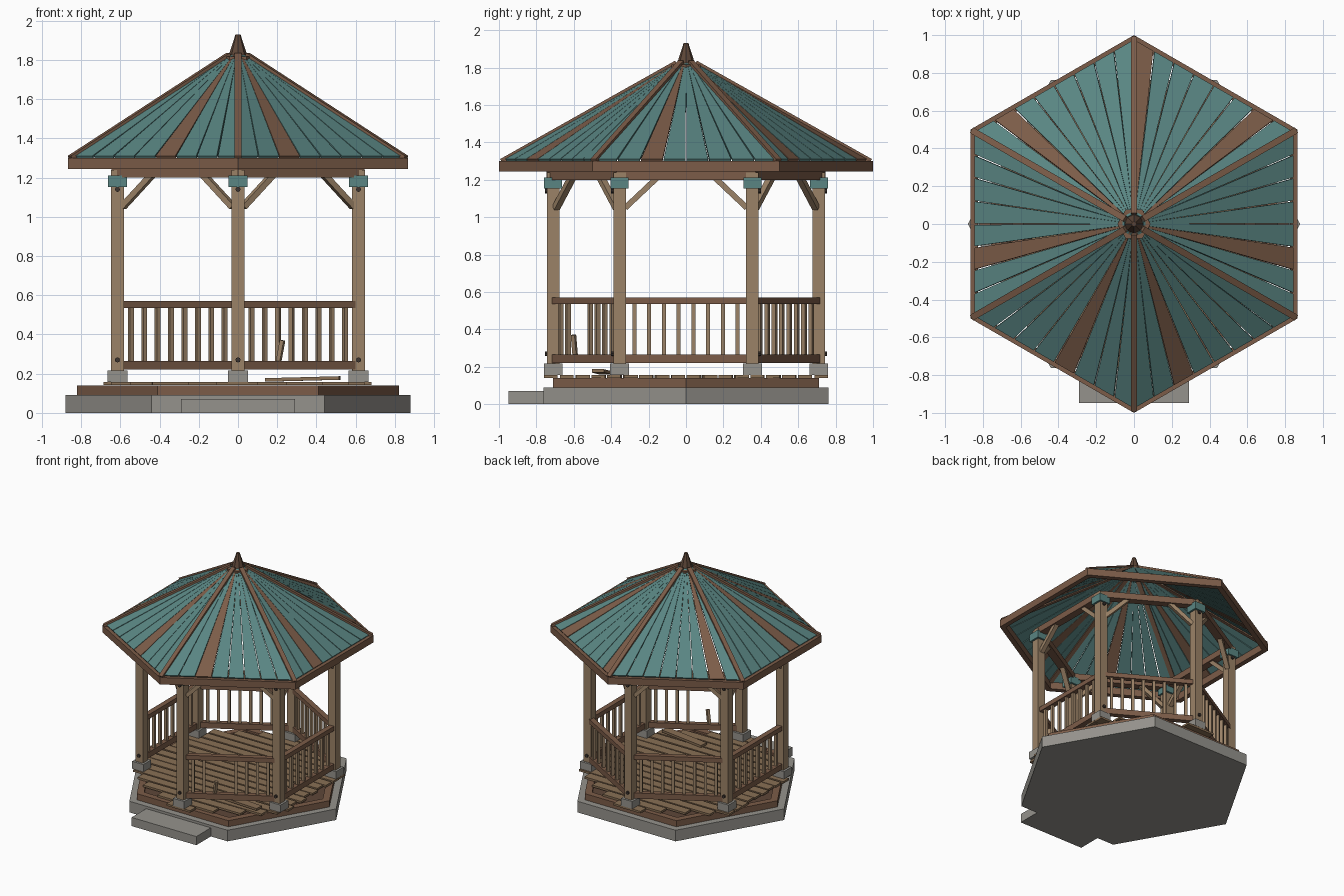
import bpy, bmesh, math, random
from math import sin, cos, radians, sqrt
from mathutils import Vector, Matrix

random.seed(4)
if "Cube" in bpy.data.objects:
    bpy.data.objects.remove(bpy.data.objects["Cube"])

MATS = []


def colour(name, r, g, b):
    m = bpy.data.materials.new(name)
    m.use_nodes = True
    m.diffuse_color = (r, g, b, 1)
    bsdf = m.node_tree.nodes["Principled BSDF"]
    bsdf.inputs["Base Color"].default_value = (r, g, b, 1)
    bsdf.inputs["Roughness"].default_value = 0.9
    MATS.append(m)
    return len(MATS) - 1


TAN = colour("tan timber", 0.33, 0.225, 0.135)
BROWN = colour("brown timber", 0.20, 0.107, 0.065)
DARK = colour("dark timber", 0.11, 0.062, 0.04)
DECK = colour("deck timber", 0.25, 0.16, 0.09)
TEAL = colour("teal paint", 0.10, 0.235, 0.225)
STONE = colour("grey stone", 0.30, 0.29, 0.265)
IRON = colour("dark iron", 0.045, 0.033, 0.028)


def prism(bm, ring, offset, mat):
    """Extrude a polygon along an offset into a closed solid."""
    a = [bm.verts.new(p) for p in ring]
    b = [bm.verts.new(Vector(p) + Vector(offset)) for p in ring]
    n = len(a)
    faces = [bm.faces.new(a), bm.faces.new(b[::-1])]
    faces += [bm.faces.new((a[i], b[i], b[(i + 1) % n], a[(i + 1) % n])) for i in range(n)]
    for f in faces:
        f.material_index = mat


def box(bm, centre, size, mat, turn=None):
    m = turn or Matrix.Identity(3)
    x, y, z = (s / 2 for s in size)
    ring = [Vector(centre) + m @ Vector(p) for p in ((-x, -y, -z), (x, -y, -z), (x, y, -z), (-x, y, -z))]
    prism(bm, ring, m @ Vector((0, 0, size[2])), mat)


def beam(bm, p, q, width, height, mat):
    """Bar from p to q, with its sides kept upright."""
    p, q = Vector(p), Vector(q)
    along = (q - p).normalized()
    side = Vector((0, 0, 1)).cross(along)
    side = side.normalized() if side.length > 0.01 else Vector((1, 0, 0))
    up = along.cross(side)
    s, u = side * width / 2, up * height / 2
    prism(bm, [p - s - u, p + s - u, p + s + u, p - s + u], q - p, mat)


def polar(r, deg, z=0):
    return Vector((r * cos(radians(deg)), r * sin(radians(deg)), z))


def hexagon(r, z, turn):
    return [polar(r, turn + 60 * i, z) for i in range(6)]


def hex_frame(bm, outer, inner, z, height, turn, mat):
    o, n = hexagon(outer, z, turn), hexagon(inner, z, turn)
    for i in range(6):
        j = (i + 1) % 6
        prism(bm, [o[i], o[j], n[j], n[i]], (0, 0, height), mat)


def finish(name, bm):
    bmesh.ops.recalc_face_normals(bm, faces=bm.faces)
    mesh = bpy.data.meshes.new(name)
    bm.to_mesh(mesh)
    bm.free()
    for m in MATS:
        mesh.materials.append(m)
    obj = bpy.data.objects.new(name, mesh)
    bpy.context.collection.objects.link(obj)
    return obj


# Stone base and entry step
bm = bmesh.new()
prism(bm, hexagon(0.88, 0, 0), (0, 0, 0.09), STONE)
finish("stone_base", bm)
bm = bmesh.new()
box(bm, (0, -0.853, 0.035), (0.58, 0.19, 0.07), STONE)
finish("entry_step", bm)

# Timber rim with a lower core
bm = bmesh.new()
hex_frame(bm, 0.82, 0.76, 0.09, 0.05, 0, BROWN)
prism(bm, hexagon(0.765, 0.09, 0), (0, 0, 0.035), DARK)
finish("floor_frame", bm)

# Deck boards along x, with uneven ends
bm = bmesh.new()
rows, pitch = 18, 0.085
for i in range(rows):
    y = (i - (rows - 1) / 2) * pitch
    half = min(0.66, (0.79 - abs(y)) * sqrt(3))
    left, right = (half + random.uniform(-0.02, 0.03) for _ in range(2))
    turn = Matrix.Rotation(random.uniform(-0.008, 0.008), 3, "Z")
    box(bm, ((right - left) / 2, y, 0.149), (left + right, pitch - 0.012, 0.016),
        DECK, turn)
finish("deck_boards", bm)

# Loose board lying on the deck
bm = bmesh.new()
turn = Matrix.Rotation(radians(-6), 3, "Z") @ Matrix.Rotation(radians(-1.5), 3, "Y")
box(bm, (0.33, -0.45, 0.173), (0.38, 0.065, 0.018), DECK, turn)
finish("loose_board", bm)

# Posts with stone feet, painted collars and bolts
POST_R = 0.71
feet, posts, collars, bolts = (bmesh.new() for _ in range(4))
for k in range(6):
    p = polar(POST_R, 30 + 60 * k)
    box(feet, p + Vector((0, 0, 0.187)), (0.1, 0.1, 0.06), STONE)
    box(posts, p + Vector((0, 0, 0.725)), (0.066, 0.066, 1.03), TAN)
    box(collars, p + Vector((0, 0, 1.182)), (0.096, 0.096, 0.06), TEAL)
    out = math.copysign(1, p.y)
    for z in (0.27, 1.14):
        at = Matrix.Translation(p + Vector((0, out * 0.036, z))) @ Matrix.Rotation(radians(90), 4, "X")
        made = bmesh.ops.create_cone(bolts, cap_ends=True, segments=8, radius1=0.013,
                                     radius2=0.013, depth=0.018, matrix=at)
        for f in {f for v in made["verts"] for f in v.link_faces}:
            f.material_index = IRON
for name, part in (("post_feet", feet), ("posts", posts), ("post_collars", collars), ("bolts", bolts)):
    finish(name, part)

# Ring beam and the slanted braces under it
bm = bmesh.new()
hex_frame(bm, 0.745, 0.675, 1.2, 0.05, 30, BROWN)
finish("ring_beam", bm)
bm = bmesh.new()
for k in range(6):
    a, b = polar(POST_R, 30 + 60 * k), polar(POST_R, 90 + 60 * k)
    for p, q in ((a, b), (b, a)):
        d = (q - p).normalized()
        beam(bm, p + d * 0.03 + Vector((0, 0, 1.05)), p + d * 0.205 + Vector((0, 0, 1.215)),
             0.035, 0.03, TAN)
finish("braces", bm)

# Railings on every side but the entry
OPEN_SIDE, BROKEN_SIDE = 240, 300
rails, balusters = bmesh.new(), bmesh.new()
for mid in range(0, 360, 60):
    if mid == OPEN_SIDE:
        continue
    a, b = polar(POST_R, mid - 30), polar(POST_R, mid + 30)
    for z, h in ((0.243, 0.045), (0.553, 0.036)):
        up = Vector((0, 0, z))
        beam(rails, a + up, b + up, 0.042, h, BROWN)
    for i in range(1, 9):
        p = a.lerp(b, i / 9)
        if mid == BROKEN_SIDE and i in (3, 4):
            if i == 3:   # snapped stump
                beam(balusters, p + Vector((0, 0, 0.25)), p + Vector((0.022, -0.01, 0.37)),
                     0.022, 0.022, TAN)
            continue
        box(balusters, p + Vector((0, 0, 0.4)), (0.022, 0.022, 0.29), TAN,
            Matrix.Rotation(radians(mid), 3, "Z"))
finish("rails", rails)
finish("balusters", balusters)

# Roof boards: tapering strips, a few left unpainted
SLOPE, EAVE = 0.645, 0.866


def roof_z(apothem):
    return 1.298 + SLOPE * (EAVE - apothem)


BARE = {0: (2,), 60: (1, 7), 120: (6,), 180: (5,), 240: (4,), 300: (2,)}
bm = bmesh.new()
for mid, bare in BARE.items():
    out, side = polar(1, mid), polar(1, mid + 90)
    drop = (out * SLOPE + Vector((0, 0, 1))) * -0.011

    def spot(a, s):
        return out * a + side * (a * s / sqrt(3)) + Vector((0, 0, roof_z(a)))

    for i in range(8):
        gap = random.uniform(0.004, 0.01)
        s0, s1 = -1 + i / 4 + gap, -1 + (i + 1) / 4 - gap
        ring = [spot(0.845, s0), spot(0.845, s1), spot(0.05, s1), spot(0.05, s0)]
        prism(bm, ring, drop, BROWN if i in bare else TEAL)
finish("roof_boards", bm)

# Hip rafters and eave boards
bm = bmesh.new()
for k in range(6):
    ang = 30 + 60 * k
    beam(bm, polar(0.985, ang, 1.295), polar(0.05, ang, roof_z(0.0433) - 0.008), 0.034, 0.036, BROWN)
finish("hip_rafters", bm)
bm = bmesh.new()
hex_frame(bm, 1.0, 0.955, 1.245, 0.056, 30, BROWN)
finish("eave_boards", bm)

# Cap and finial
bm = bmesh.new()
prism(bm, hexagon(0.088, 1.78, 0), (0, 0, 0.037), BROWN)
finish("roof_cap", bm)
bm = bmesh.new()
bmesh.ops.create_cone(bm, cap_ends=True, segments=8, radius1=0.05, radius2=0.013, depth=0.115,
                      matrix=Matrix.Translation((0, 0, 1.8725)))
for f in bm.faces:
    f.material_index = DARK
finish("finial", bm)
